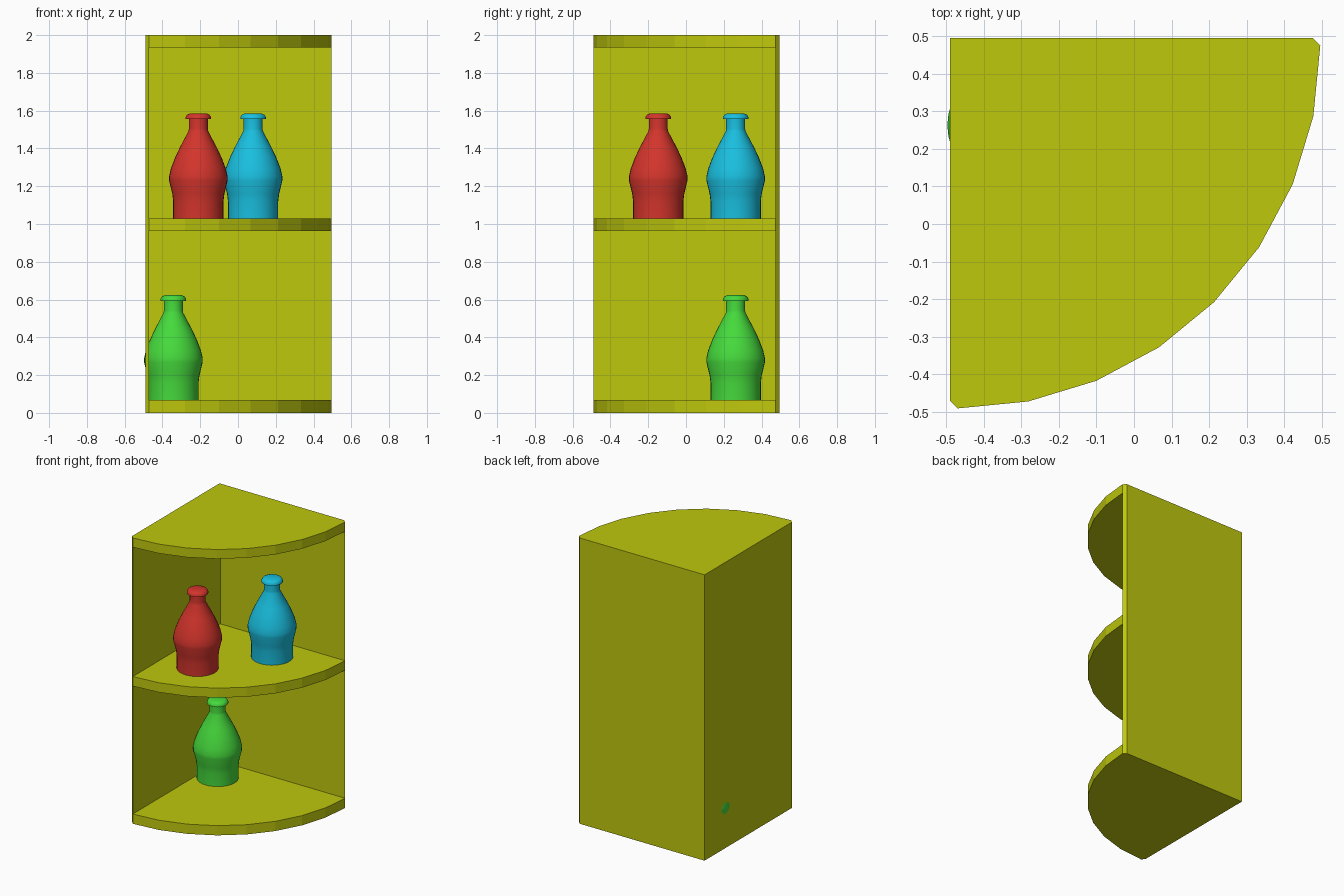
import bpy, bmesh, math

if "Cube" in bpy.data.objects:
    bpy.data.objects.remove(bpy.data.objects["Cube"])


def material(name, rgb):
    m = bpy.data.materials.new(name)
    m.diffuse_color = (*rgb, 1)
    m.use_nodes = True
    m.node_tree.nodes["Principled BSDF"].inputs["Base Color"].default_value = m.diffuse_color
    return m


def add_object(name, bm, mat):
    bmesh.ops.recalc_face_normals(bm, faces=bm.faces)
    me = bpy.data.meshes.new(name)
    bm.to_mesh(me)
    bm.free()
    me.materials.append(mat)
    ob = bpy.data.objects.new(name, me)
    bpy.context.collection.objects.link(ob)
    return ob


def prism(name, outline, z0, z1, mat):
    bm = bmesh.new()
    face = bm.faces.new([bm.verts.new((x, y, z0)) for x, y in outline])
    ext = bmesh.ops.extrude_face_region(bm, geom=[face], use_keep_orig=True)
    top = [v for v in ext["geom"] if isinstance(v, bmesh.types.BMVert)]
    bmesh.ops.translate(bm, verts=top, vec=(0, 0, z1 - z0))
    return add_object(name, bm, mat)


def bottle(name, loc, mat, steps=32):
    # body and cap as one lathed (radius, height) profile
    profile = [(0, 0), (.133, 0), (.133, .09), (.138, .13), (.155, .2),
               (.155, .222), (.146, .262), (.124, .32), (.098, .375), (.052, .462),
               (.05, .474), (.05, .525), (.068, .525), (.068, .535),
               (.06, .548), (.045, .555), (0, .555)]
    bm = bmesh.new()
    verts = [bm.verts.new((r, 0, z)) for r, z in profile]
    edges = [bm.edges.new(p) for p in zip(verts, verts[1:])]
    bmesh.ops.spin(bm, geom=verts + edges, cent=(0, 0, 0), axis=(0, 0, 1),
                   angle=math.tau, steps=steps, use_duplicate=False)
    bmesh.ops.remove_doubles(bm, verts=bm.verts, dist=1e-4)
    ob = add_object(name, bm, mat)
    ob.location = loc
    bpy.ops.object.select_all(action='DESELECT')
    ob.select_set(True)
    bpy.context.view_layer.objects.active = ob
    bpy.ops.object.shade_smooth_by_angle(angle=math.radians(35))


olive = material("olive", (.52, .58, .004))
red = material("red", (.65, .035, .025))
blue = material("blue", (.01, .52, .74))
green = material("green", (.06, .7, .045))

# Inner corner, quarter-round radius and wall thickness
CX, CY, R, T = -.47, .475, .966, .02

# Quarter-round shelves
arc = [(CX + R * math.cos(a), CY - R * math.sin(a))
       for a in (math.pi / 2 * i / 8 for i in range(9))]
for name, z0, z1 in (("bottom_shelf", 0, .068), ("middle_shelf", .963, 1.03),
                     ("top_shelf", 1.935, 2)):
    prism(name, [(CX, CY)] + arc, z0, z1, olive)

# Two walls meeting at the corner, with mitred front ends
walls = [(CX, CY), (CX + R, CY), (CX + R - T, CY + T), (CX - T, CY + T),
         (CX - T, CY - R + T), (CX, CY - R)]
prism("corner_walls", walls, 0, 2, olive)

# Bottles
bottle("red_bottle", (-.21, -.147, 1.03), red)
bottle("blue_bottle", (.08, .263, 1.03), blue)
bottle("green_bottle", (-.342, .263, .068), green)
